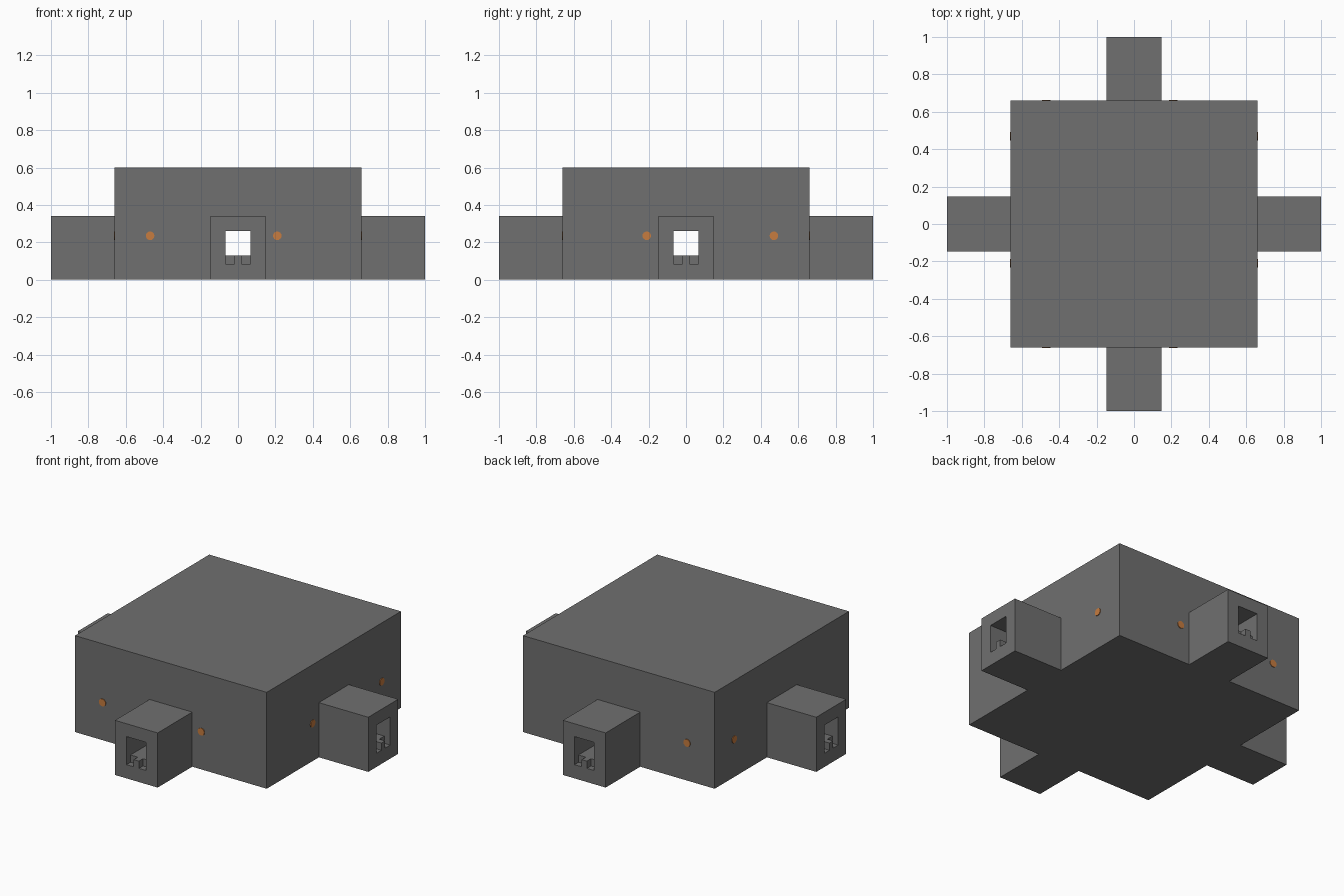
import bpy
import math
from mathutils import Matrix, Vector

if "Cube" in bpy.data.objects:
    bpy.data.objects.remove(bpy.data.objects["Cube"], do_unlink=True)


def material(name, rgb):
    mat = bpy.data.materials.new(name)
    mat.use_nodes = True
    mat.diffuse_color = (*rgb, 1)
    mat.node_tree.nodes["Principled BSDF"].inputs["Base Color"].default_value = (*rgb, 1)
    return mat


grey = material("dark grey", (0.16, 0.16, 0.16))
orange = material("orange", (0.57, 0.20, 0.05))


def box(name, low, high):
    low, high = Vector(low), Vector(high)
    bpy.ops.mesh.primitive_cube_add(size=1)
    ob = bpy.context.object
    ob.name = name
    ob.data.transform(Matrix.Translation((low + high) / 2) @ Matrix.Diagonal((*(high - low), 1)))
    ob.data.materials.append(grey)
    return ob


def cut(ob, cutter):
    cutter.hide_render = True
    mod = ob.modifiers.new("cut", "BOOLEAN")
    mod.operation = "DIFFERENCE"
    mod.solver = "EXACT"
    mod.object = cutter
    bpy.context.view_layer.objects.active = ob
    bpy.ops.object.modifier_apply(modifier=mod.name)
    bpy.data.objects.remove(cutter, do_unlink=True)


half = 0.66          # half width of the main block
port = 0.147         # half width of each port
hole = 0.068         # half width of the tunnel
floor, roof = 0.13, 0.26

# Main block with two crossing tunnels
block = box("main_block", (-half, -half, 0), (half, half, 0.6))
cut(block, box("cutter", (-hole, -1, floor), (hole, 1, roof)))
cut(block, box("cutter", (-1, -hole, floor), (1, hole, roof)))

# Four ports, each with two short notches in the sill and a tunnel through
for side, turn in (("front", 0), ("left", 1), ("back", 2), ("right", 3)):
    ob = box(side + "_port", (-port, -1, 0), (port, -half, 0.34))
    for a, b in ((-hole, -0.018), (0.018, hole)):
        cut(ob, box("cutter", (a, -1.1, 0.085), (b, -0.96, 0.2)))
    cut(ob, box("cutter", (-hole, -1.1, floor), (hole, -0.5, roof)))
    ob.data.transform(Matrix.Rotation(turn * math.pi / 2, 4, "Z"))


# Round indicator lights, two on each wall
def light(name, location, rotation):
    bpy.ops.mesh.primitive_cylinder_add(vertices=16, radius=0.023, depth=0.008,
                                        location=location, rotation=rotation)
    ob = bpy.context.object
    ob.name = name
    ob.data.materials.append(orange)


quarter = math.pi / 2
for sign, y_side, x_side in ((-1, "front", "right"), (1, "back", "left")):
    for i, along in enumerate((-0.47, 0.21)):
        light(f"{y_side}_light_{i}", (along, sign * half, 0.235), (quarter, 0, 0))
        light(f"{x_side}_light_{i}", (sign * half, -along, 0.235), (0, quarter, 0))
